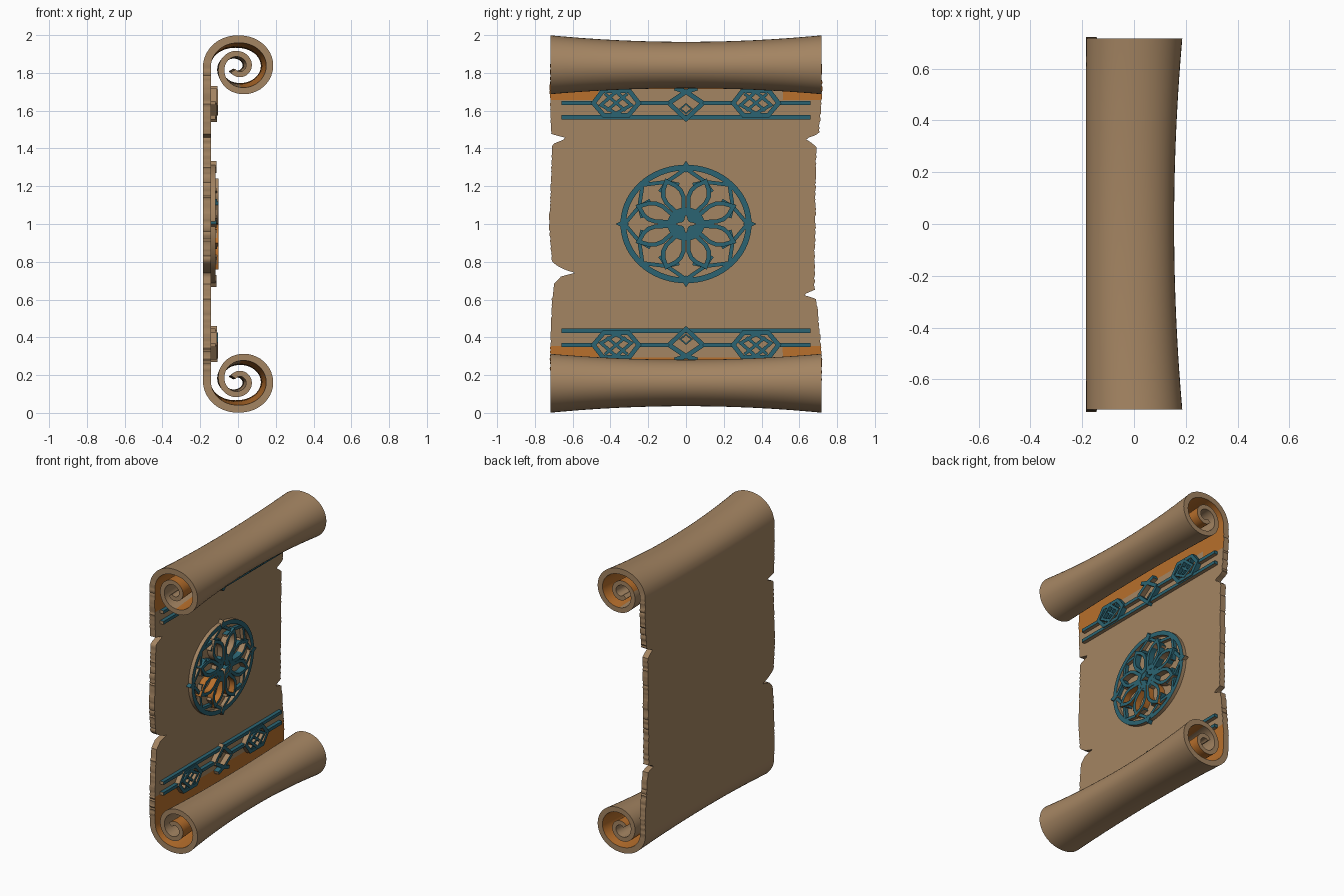
import bpy, bmesh, math, random
from mathutils import Vector

if "Cube" in bpy.data.objects:
    bpy.data.objects.remove(bpy.data.objects["Cube"])

random.seed(4)


def material(name, rgb):
    m = bpy.data.materials.new(name)
    m.diffuse_color = (*rgb, 1)
    m.use_nodes = True
    m.node_tree.nodes["Principled BSDF"].inputs["Base Color"].default_value = m.diffuse_color
    return m


TAN = material("parchment tan", (0.37, 0.232, 0.122))
TEAL = material("ornament teal", (0.024, 0.127, 0.17))
ORANGE = material("rust orange", (0.48, 0.16, 0.025))


def finish(bm, name, angle):
    bmesh.ops.recalc_face_normals(bm, faces=bm.faces[:])
    me = bpy.data.meshes.new(name)
    bm.to_mesh(me)
    bm.free()
    ob = bpy.data.objects.new(name, me)
    bpy.context.collection.objects.link(ob)
    for m in (TAN, TEAL, ORANGE):
        me.materials.append(m)
    bpy.ops.object.select_all(action='DESELECT')
    ob.select_set(True)
    bpy.context.view_layer.objects.active = ob
    bpy.ops.object.shade_smooth_by_angle(angle=math.radians(angle))
    return ob


# ---------- parchment sheet with a curl at both ends ----------
ZC = 1.835
RADII = [0.165, 0.144, 0.168, 0.127, 0.086, 0.066, 0.058, 0.042, 0.03]  # each quarter turn


def radius(t):
    i = min(int(t), len(RADII) - 2)
    f = t - i
    a, b, c, d = [RADII[max(0, min(len(RADII) - 1, i + k))] for k in (-1, 0, 1, 2)]
    return b + 0.5 * f * (c - a + f * (2*a - 5*b + 4*c - d + f * (3*(b - c) + d - a)))


curl = []
for i in range(1, 91):
    t = i / 90 * 7.5
    a = math.pi - t * math.pi / 2
    curl.append((radius(t) * math.cos(a), ZC + radius(t) * math.sin(a), t))
FLAT = 168
flat = [(-0.165, 2 - ZC + (2*ZC - 2) * i / FLAT, 0) for i in range(FLAT + 1)]
path = [(x, 2 - z, t) for x, z, t in reversed(curl)] + flat + curl

# ragged side edges with tears: (z, y)
LEFT = [(0, -.715), (.3, -.72), (.6, -.71), (.69, -.695), (.725, -.66), (.74, -.585), (.765, -.66),
        (.8, -.71), (1, -.725), (1.2, -.715), (1.42, -.71), (1.455, -.63), (1.475, -.715), (1.7, -.72), (2, -.715)]
RIGHT = [(0, .715), (.3, .72), (.5, .70), (.605, .69), (.625, .62), (.65, .68), (.8, .68), (1, .685),
         (1.2, .685), (1.41, .69), (1.45, .635), (1.48, .705), (1.55, .71), (1.7, .72), (2, .715)]


def edge(table, z):
    for (z0, y0), (z1, y1) in zip(table, table[1:]):
        if z <= z1:
            return y0 + (y1 - y0) * max(0, (z - z0) / (z1 - z0))
    return table[-1][1]


COLS = 28
bm = bmesh.new()
grid = []
for i, (x, z, t) in enumerate(path):
    a, b = path[max(i - 1, 0)], path[min(i + 1, len(path) - 1)]
    tan = Vector((b[0] - a[0], b[1] - a[1])).normalized()
    half = 0.021 - 0.006 * min(1, t / 5)
    jit = 0.003 if t == 0 else 0.0
    lo = edge(LEFT, z) if t == 0 else -0.717
    hi = edge(RIGHT, z) if t == 0 else 0.717
    lo += random.uniform(-jit, jit)
    hi += random.uniform(-jit, jit)
    row = []
    for side in (1, -1):
        px, pz = x + tan.y * half * side, z - tan.x * half * side
        line = []
        for c in range(COLS + 1):
            y = lo + (hi - lo) * c / COLS
            qx, qz = px, pz
            if t > 0:  # the curls are pinched towards the middle
                pinch = max(0, 1 - (y / 0.717) ** 2)
                zc = ZC if z > 1 else 2 - ZC
                qx = -0.165 + (px + 0.165) * (1 - 0.09 * pinch)
                qz = zc + (pz - zc) * (1 - 0.21 * pinch)
            line.append(bm.verts.new((qx, y, qz)))
        row.append(line)
    grid.append(row)

for i in range(len(grid) - 1):
    t = max(path[i][2], path[i + 1][2])
    dz = abs(path[i][1] - 1)
    for s in (0, 1):
        A, B = grid[i][s], grid[i + 1][s]
        for c in range(COLS):
            f = bm.faces.new((A[c], A[c + 1], B[c + 1], B[c]))
            y = abs(A[c].co.y)
            # rust stains on the hidden inner side of the curls
            if s == 0 and t < 3 and (t > 0 or dz > 0.71 or (dz > 0.65 and y > 0.5)):
                f.material_index = 2
            if s == 1 and t > 4.2:
                f.material_index = 2
    for c in (0, COLS):
        bm.faces.new((grid[i][0][c], grid[i + 1][0][c], grid[i + 1][1][c], grid[i][1][c]))
for i in (0, -1):
    for c in range(COLS):
        bm.faces.new((grid[i][0][c], grid[i][0][c + 1], grid[i][1][c + 1], grid[i][1][c]))
finish(bm, "parchment_sheet", 40)


# ---------- raised ornaments ----------
def prism(bm, outer, inner, x1, closed=True, x0=-0.155, side=None):
    """Solid strip between two matching (y, z) lines."""
    n = len(outer)
    V = [[bm.verts.new((x, y, z)) for y, z in line] for x in (x0, x1) for line in (outer, inner)]
    faces = []
    for i in range(n if closed else n - 1):
        j = (i + 1) % n
        for a, b in ((0, 1), (1, 3), (3, 2), (2, 0)):
            faces.append(bm.faces.new((V[a][i], V[a][j], V[b][j], V[b][i])))
    if not closed:
        for i in (0, n - 1):
            faces.append(bm.faces.new([V[k][i] for k in (0, 1, 3, 2)]))
    bmesh.ops.recalc_face_normals(bm, faces=faces)
    for f in faces:  # teal tops, bare walls facing down and to the front
        f.normal_update()
        f.material_index = 1
        if abs(f.normal.x) < 0.5:
            if side is not None:
                f.material_index = side
            elif f.normal.y < -0.5 or f.normal.z < -0.8:
                f.material_index = 0


def ribbon(bm, pts, w, x1, closed=False, side=None):
    pts = [Vector(p) for p in pts]
    n = len(pts)
    out, inn = [], []
    for i, p in enumerate(pts):
        a = pts[i - 1] if closed or i else None
        b = pts[(i + 1) % n] if closed or i < n - 1 else None
        d1 = (p - a).normalized() if a is not None else (b - p).normalized()
        d2 = (b - p).normalized() if b is not None else d1
        n1 = Vector((-d1.y, d1.x))
        m = n1 + Vector((-d2.y, d2.x))
        m = m.normalized() if m.length > 1e-4 else n1
        off = m * (w / 2 / max(0.5, m.dot(n1)))
        out.append(p + off)
        inn.append(p - off)
    prism(bm, out, inn, x1, closed, side=side)


def polar(r, a):
    return (r * math.cos(a), 1 + 0.9 * r * math.sin(a))


# round medallion
bm = bmesh.new()
TAU = math.tau
ribbon(bm, [polar(0.332, TAU * i / 72) for i in range(72)], 0.03, -0.118, True, side=0)
for k in range(8):
    a = TAU * k / 8
    if k % 2 == 0:  # points on the rim
        d = [polar(r, a + b) for r, b in ((0.372, 0), (0.335, 0.07), (0.3, 0), (0.335, -0.07))]
        prism(bm, d, [polar(0.335, a)] * 4, -0.114)
    # lattice between rim and petal tips
    for s in (-1, 1):
        ribbon(bm, [polar(0.325, a), polar(0.292, a + s * 0.17), polar(0.268, a + s * TAU / 16)], 0.02, -0.12)
    # petal loop
    p = a + TAU / 16
    prof = [(0.07, 0.016), (0.11, 0.032), (0.155, 0.049), (0.195, 0.05), (0.23, 0.035), (0.255, 0.014)]
    loop = [(r, -h) for r, h in prof] + [(0.272, 0)] + [(r, h) for r, h in reversed(prof)]
    ribbon(bm, [polar(math.hypot(r, h), p + math.atan2(h, r)) for r, h in loop], 0.022, -0.103, True,
           side=2 if k in (4, 5, 6) else None)
    # barbs beside each petal tip
    ribbon(bm, [polar(0.235, p - 0.24), polar(0.268, p), polar(0.235, p + 0.24)], 0.018, -0.112)
# hub with a star opening
prism(bm, [polar(0.098, TAU * i / 32) for i in range(32)],
      [polar((0.055, 0.036, 0.025, 0.022, 0.02, 0.022, 0.025, 0.036)[i % 8], TAU * i / 32) for i in range(32)], -0.106)
finish(bm, "medallion", 35)

# two border bands, mirrored top to bottom and left to right
HALF = [
    ([(-.66, 1.64), (-.48, 1.64)], .022, -.118, False),
    ([(-.26, 1.64), (-.09, 1.64)], .022, -.118, False),
    ([(-.66, 1.565), (0, 1.565)], .022, -.118, False),
    ([(-.49, 1.64), (-.435, 1.575), (-.305, 1.575), (-.25, 1.64), (-.30, 1.705), (-.44, 1.705)], .024, -.11, True),
    ([(-.45, 1.63), (-.37, 1.7), (-.29, 1.63), (-.37, 1.585)], .018, -.106, True),
    ([(-.43, 1.69), (-.32, 1.6)], .016, -.112, False),
    ([(-.31, 1.69), (-.42, 1.6)], .016, -.112, False),
    ([(-.09, 1.64), (-.01, 1.565), (.01, 1.55)], .024, -.11, False),
    ([(-.09, 1.64), (0, 1.70), (.06, 1.72)], .024, -.108, False),
]
for name, flip in (("upper_border", False), ("lower_border", True)):
    bm = bmesh.new()
    for pts, w, x1, closed in HALF:
        for s in (1, -1):
            ribbon(bm, [(s * y, 2 - z if flip else z) for y, z in pts], w, x1, closed)
    # small centre stud outline
    ribbon(bm, [(y, 2 - z if flip else z) for y, z in ((-.03, 1.61), (0, 1.635), (.03, 1.61), (0, 1.585))],
           0.008, -0.135, True, side=0)
    finish(bm, name, 30)
